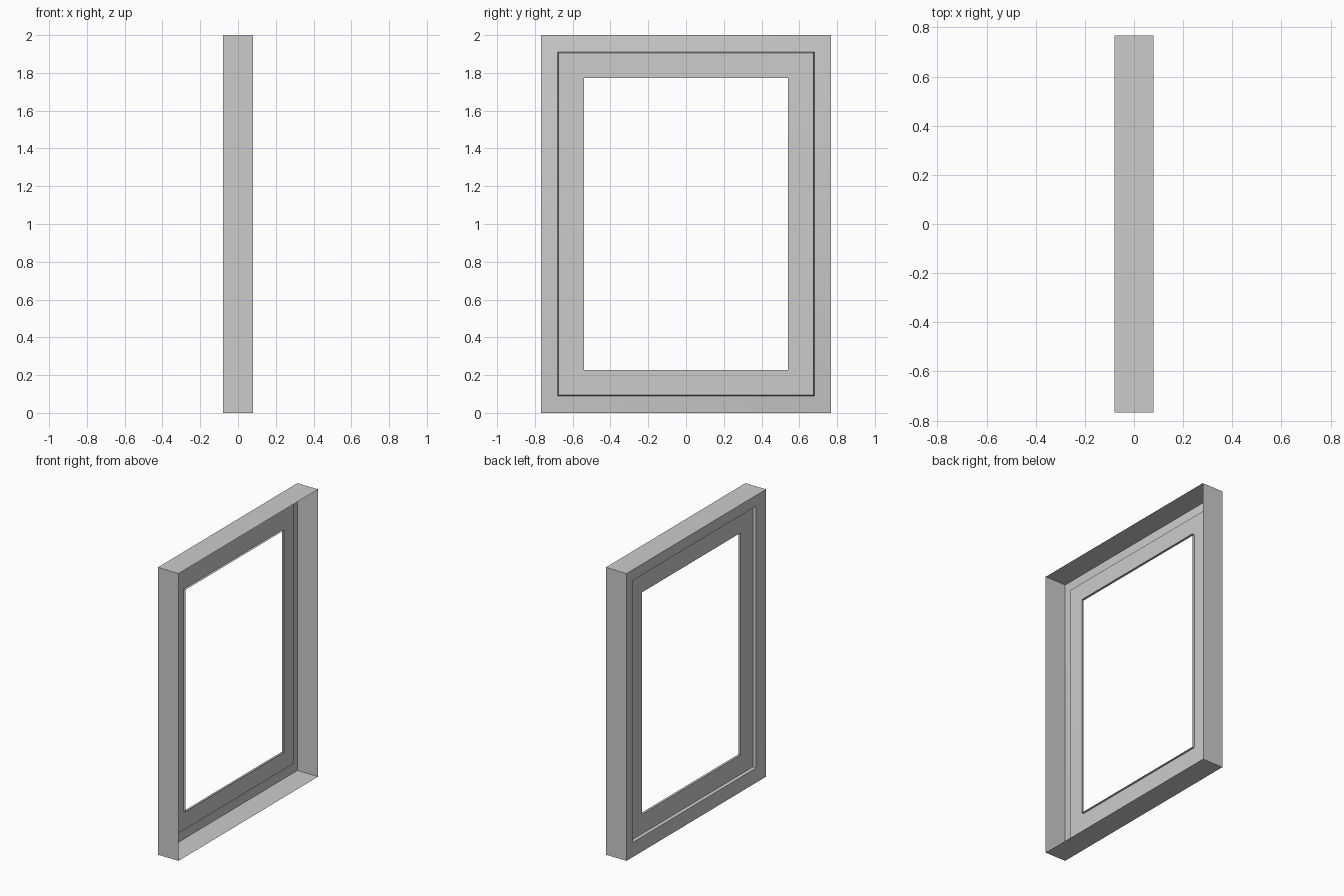
import bpy, bmesh

if "Cube" in bpy.data.objects:
    bpy.data.objects.remove(bpy.data.objects["Cube"])

WIDTH, HEIGHT, DEPTH = 1.535, 2.0, 0.16
EXTRA = (HEIGHT - WIDTH) / 2      # half height minus half width, same for every ring


def rect_sweep(name, profile):
    """Sweep an open (half_width, x) profile around a mitred rectangle."""
    bm = bmesh.new()
    rings = []
    for half, x in profile:
        corners = [(-1, -1), (1, -1), (1, 1), (-1, 1)]
        rings.append([bm.verts.new((x, sy * half, HEIGHT / 2 + sz * (half + EXTRA)))
                      for sy, sz in corners])
    for a, b in zip(rings, rings[1:]):
        for i in range(4):
            j = (i + 1) % 4
            bm.faces.new((a[i], b[i], b[j], a[j]))
    mesh = bpy.data.meshes.new(name)
    bm.to_mesh(mesh)
    bm.free()
    obj = bpy.data.objects.new(name, mesh)
    bpy.context.collection.objects.link(obj)
    bpy.ops.object.select_all(action='DESELECT')
    obj.select_set(True)
    bpy.context.view_layer.objects.active = obj
    bpy.ops.object.shade_smooth_by_angle(angle=0.52)
    return obj


outer = WIDTH / 2
back = DEPTH / 2

# Outer frame: thin side walls open at the back, sloping face, small step inward
rect_sweep("outer_frame", [
    (outer, back),
    (outer, -back),
    (0.679, -0.063),
    (0.674, -0.043),
])

# Inner border: recessed flat face with a short return around the opening
rect_sweep("inner_border", [
    (0.674, -0.043),
    (0.54, -0.041),
    (0.54, -0.025),
])
